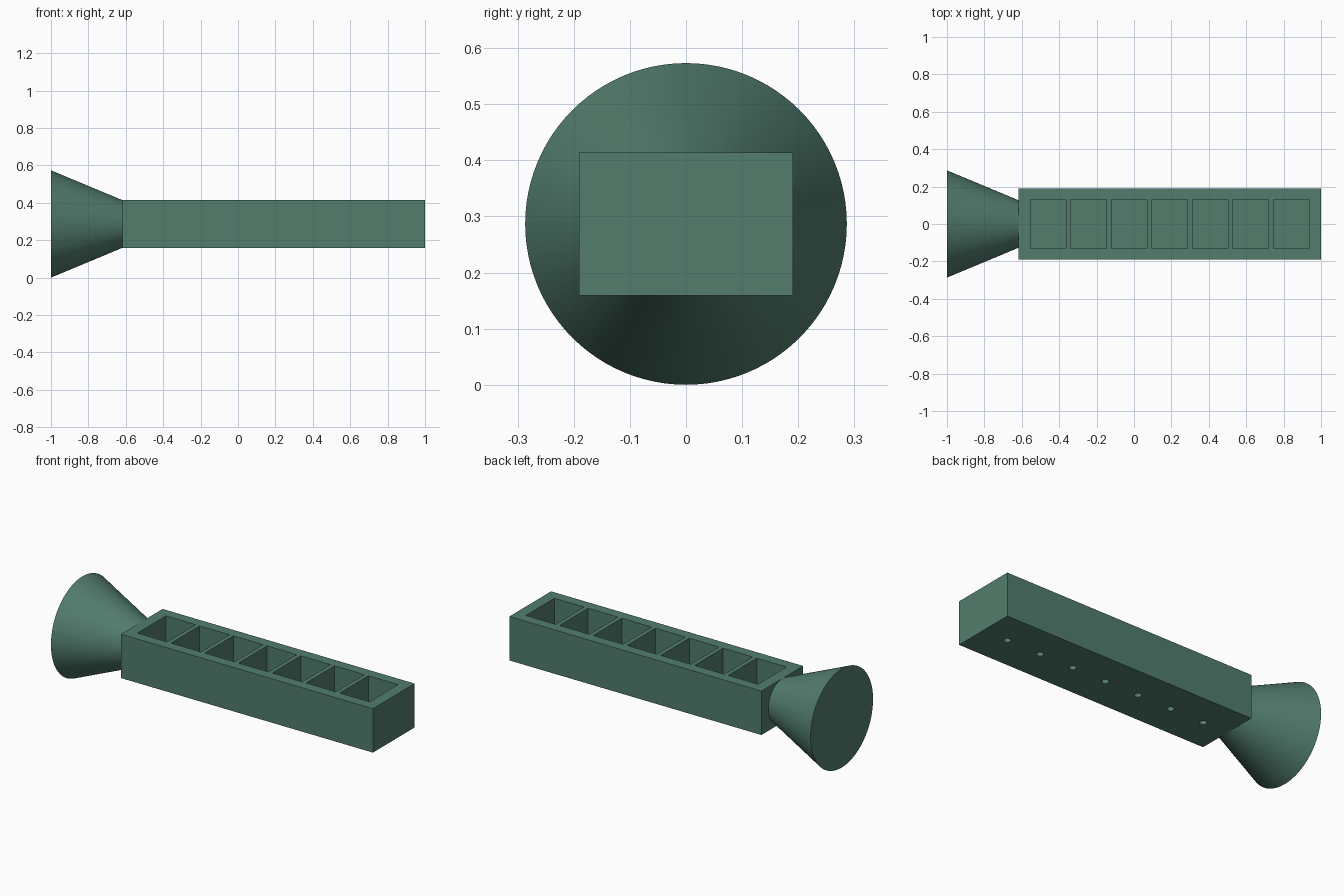
import bpy, bmesh, math
from mathutils import Matrix

if "Cube" in bpy.data.objects:
    bpy.data.objects.remove(bpy.data.objects["Cube"])

U = 2 / 31.4             # base unit: whole length is 31.4 units
AXIS_Z = 4.5 * U         # height of the centre line
BAR_L, BAR_W, BAR_H = 25.4 * U, 6 * U, 4 * U
BAR_X0 = 1 - BAR_L       # end of the bar that meets the cone
BOTTOM, TOP = AXIS_Z - BAR_H / 2, AXIS_Z + BAR_H / 2

green = bpy.data.materials.new("muted_green")
green.diffuse_color = (0.085, 0.205, 0.155, 1)
green.use_nodes = True
green.node_tree.nodes["Principled BSDF"].inputs["Base Color"].default_value = green.diffuse_color


def finish(name, bm):
    mesh = bpy.data.meshes.new(name)
    bmesh.ops.recalc_face_normals(bm, faces=bm.faces)
    bm.to_mesh(mesh)
    bm.free()
    mesh.materials.append(green)
    obj = bpy.data.objects.new(name, mesh)
    bpy.context.collection.objects.link(obj)
    return obj


def add_box(bm, x0, x1, width, z0, z1):
    m = Matrix.Translation(((x0 + x1) / 2, 0, (z0 + z1) / 2)) @ Matrix.Diagonal((x1 - x0, width, z1 - z0, 1))
    bmesh.ops.create_cube(bm, size=1, matrix=m)


def smooth(obj):
    bpy.ops.object.select_all(action='DESELECT')
    obj.select_set(True)
    bpy.context.view_layer.objects.active = obj
    bpy.ops.object.shade_smooth_by_angle(angle=math.radians(30))


# Tray bar
bm = bmesh.new()
add_box(bm, BAR_X0, 1, BAR_W, BOTTOM, TOP)
bar = finish("tray_bar", bm)

# Cutter for the seven pockets and the blind drill holes beneath them
bm = bmesh.new()
for i in range(7):
    x = BAR_X0 + (1 + 3.4 * i) * U
    add_box(bm, x, x + 3 * U, 4.1 * U, BOTTOM + U, TOP + U)
    bmesh.ops.create_cone(bm, cap_ends=True, segments=32, radius1=0.3 * U, radius2=0.3 * U, depth=U,
                          matrix=Matrix.Translation((x + 1.5 * U, 0, BOTTOM)))
cutter = finish("pocket_cutter", bm)
cutter.hide_render = True
cutter.hide_set(True)
cut = bar.modifiers.new("pockets", 'BOOLEAN')
cut.operation, cut.solver, cut.object = 'DIFFERENCE', 'EXACT', cutter
bpy.context.view_layer.objects.active = bar
bar.select_set(True)
bpy.ops.object.modifier_apply(modifier=cut.name)
smooth(bar)

# Flared cone handle, wide end at -x
bm = bmesh.new()
bmesh.ops.create_cone(bm, cap_ends=True, segments=96, radius1=4.5 * U, radius2=2 * U, depth=6 * U,
                      matrix=Matrix.Translation((-1 + 3 * U, 0, AXIS_Z)) @ Matrix.Rotation(math.pi / 2, 4, 'Y'))
smooth(finish("cone_handle", bm))
